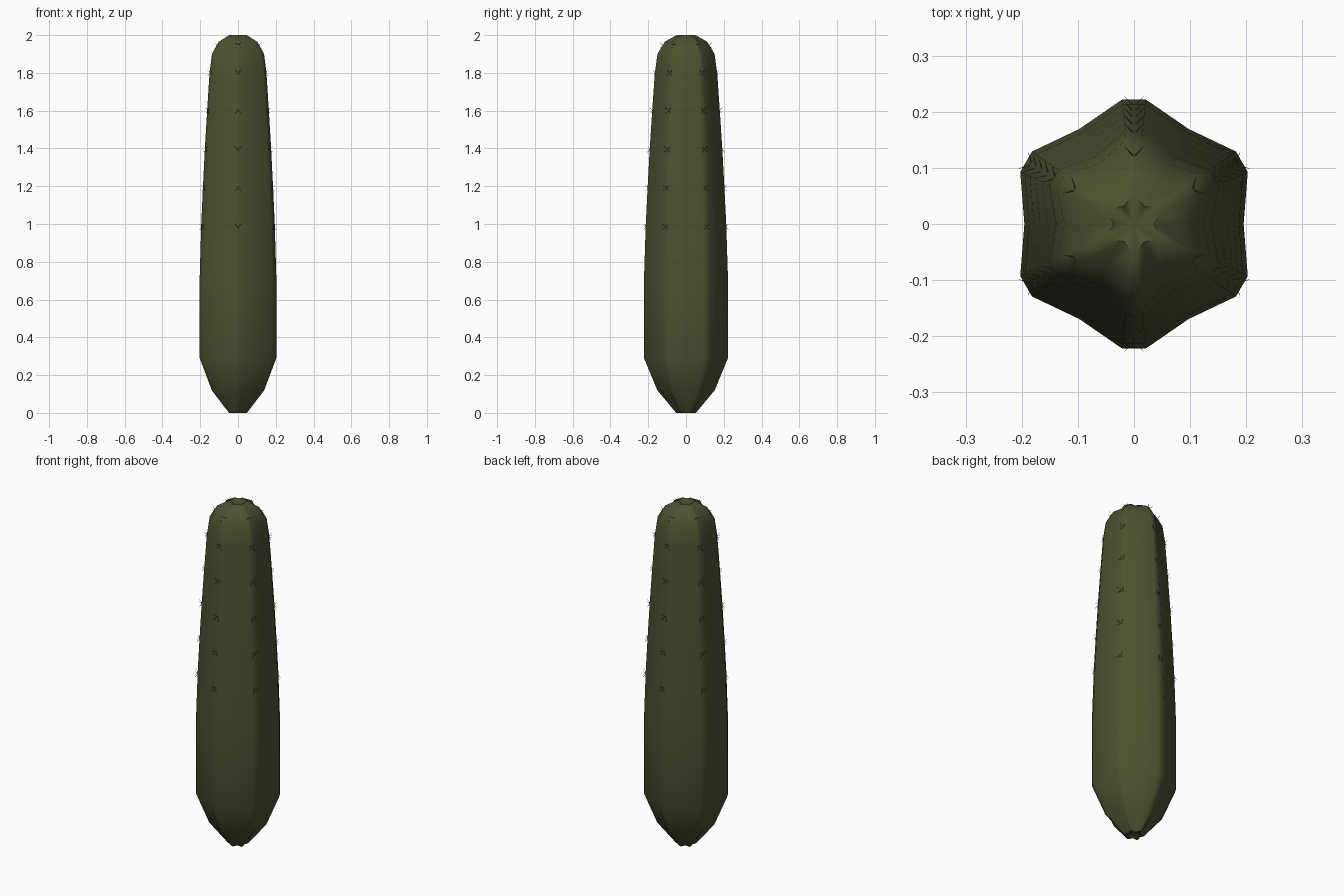
import bpy, bmesh, math
from mathutils import Vector, Matrix

cube = bpy.data.objects.get("Cube")
if cube:
    bpy.data.objects.remove(cube)

RIBS = 6
MAX_R = 0.222
# (height, rib radius, valley radius as a share of the rib radius)
PROFILE = [(0, 0.052, 0.6), (0.12, 0.152, 0.8), (0.29, MAX_R, 0.88),
           (0.72, MAX_R, 0.88), (1.0, 0.213, 0.88), (1.2, 0.203, 0.88),
           (1.4, 0.192, 0.87), (1.6, 0.179, 0.86), (1.8, 0.165, 0.84),
           (1.9, 0.151, 0.82), (1.965, 0.112, 0.8), (2.0, 0.05, 0.72)]


def material(name, rgb):
    mat = bpy.data.materials.new(name)
    mat.use_nodes = True
    mat.diffuse_color = (*rgb, 1)
    mat.node_tree.nodes["Principled BSDF"].inputs["Base Color"].default_value = (*rgb, 1)
    return mat


def add_object(name, bm, mat, angle):
    bmesh.ops.recalc_face_normals(bm, faces=bm.faces)
    mesh = bpy.data.meshes.new(name)
    bm.to_mesh(mesh)
    bm.free()
    mesh.materials.append(mat)
    obj = bpy.data.objects.new(name, mesh)
    bpy.context.collection.objects.link(obj)
    bpy.ops.object.select_all(action='DESELECT')
    obj.select_set(True)
    bpy.context.view_layer.objects.active = obj
    bpy.ops.object.shade_smooth_by_angle(angle=math.radians(angle))
    return obj


def rib_turn(i):
    return Matrix.Rotation(i * math.tau / RIBS, 4, 'Z')


def rib_radius(z):
    for (z0, r0, _), (z1, r1, _) in zip(PROFILE, PROFILE[1:]):
        if z0 <= z <= z1:
            return r0 + (r1 - r0) * (z - z0) / (z1 - z0)


# Ribbed stem: flat-topped ribs with shallow valleys between them
bm = bmesh.new()
rings = []
for z, r, valley in PROFILE:
    half = 0.021 * r / MAX_R
    v = r * valley
    section = [Vector((half, r, z)), Vector((-half, r, z)),
               Vector((-v / 2, v * math.cos(math.pi / 6), z))]
    rings.append([bm.verts.new(rib_turn(i) @ p) for i in range(RIBS) for p in section])
n = len(rings[0])
for low, high in zip(rings, rings[1:]):
    for i in range(n):
        j = (i + 1) % n
        bm.faces.new((low[i], low[j], high[j], high[i]))
# Dimpled ends
for ring, z in ((rings[0], 0.02), (rings[-1], 1.975)):
    centre = bm.verts.new((0, 0, z))
    for i in range(n):
        bm.faces.new((ring[i], ring[(i + 1) % n], centre))
add_object("stem", bm, material("cactus green", (0.073, 0.084, 0.03)), 60)

# Spine clusters: four splayed needles at each point along the ribs
bm = bmesh.new()
for z in (0.985, 1.19, 1.395, 1.6, 1.8, 1.945):
    base = Vector((0, rib_radius(z) - 0.004, z))
    for sx in (-1, 1):
        for sz in (-1, 1):
            needle = Vector((sx * 0.017, 0.018, sz * 0.016))
            place = Matrix.Translation(base + needle / 2) @ needle.to_track_quat('Z', 'Y').to_matrix().to_4x4()
            for i in range(RIBS):
                bmesh.ops.create_cone(bm, segments=4, radius1=0.0016, radius2=0.0003,
                                      depth=needle.length, cap_ends=True,
                                      matrix=rib_turn(i) @ place)
add_object("spines", bm, material("spine brown", (0.2, 0.13, 0.05)), 30)
